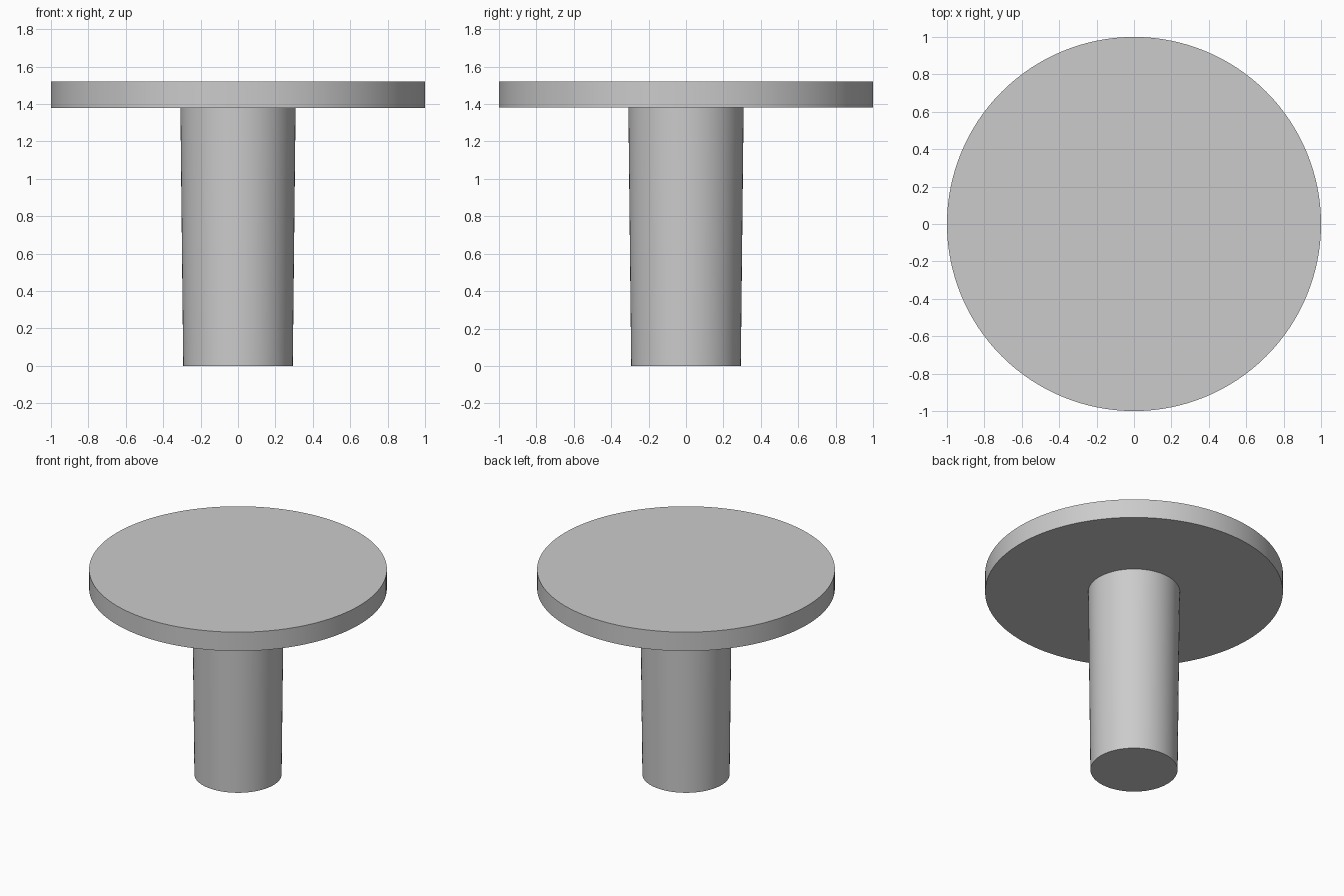
import bpy
import math

cube = bpy.data.objects.get("Cube")
if cube:
    bpy.data.objects.remove(cube, do_unlink=True)

# Single plain grey
grey = bpy.data.materials.new("plain_grey")
grey.use_nodes = True
colour = (0.6, 0.6, 0.6, 1)
grey.diffuse_color = colour
grey.node_tree.nodes["Principled BSDF"].inputs["Base Color"].default_value = colour

HEIGHT = 1.52
UNDERSIDE = 1.38


def round_part(name, bottom_radius, top_radius, z_bottom, z_top, sides):
    """Upright capped cylinder, optionally tapered, with smooth sides."""
    bpy.ops.mesh.primitive_cone_add(
        vertices=sides, radius1=bottom_radius, radius2=top_radius,
        depth=z_top - z_bottom, location=(0, 0, (z_bottom + z_top) / 2))
    part = bpy.context.object
    part.name = name
    part.data.materials.append(grey)
    bpy.ops.object.shade_smooth_by_angle(angle=math.radians(30))
    return part


# Table top disc
round_part("table_top", 1, 1, UNDERSIDE, HEIGHT, 128)

# Pedestal, slightly wider towards the top
round_part("pedestal", 0.293, 0.308, 0, UNDERSIDE, 64)
